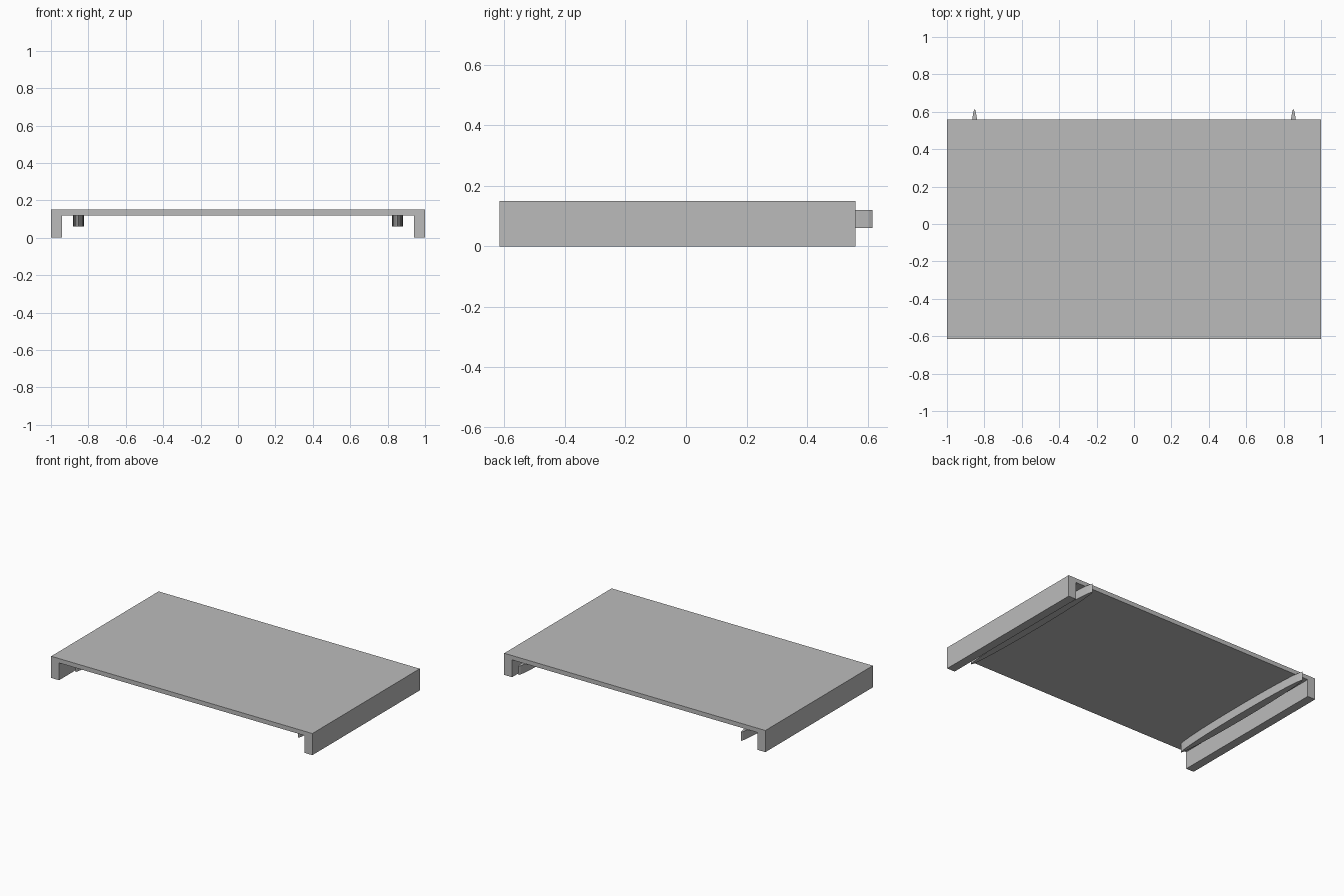
import bpy
import bmesh
from mathutils import Matrix

if "Cube" in bpy.data.objects:
    bpy.data.objects.remove(bpy.data.objects["Cube"])

grey = bpy.data.materials.new("plain_grey")
grey.use_nodes = True
colour = (0.5, 0.5, 0.5, 1)
grey.diffuse_color = colour
grey.node_tree.nodes["Principled BSDF"].inputs["Base Color"].default_value = colour

FRONT, BACK = -0.615, 0.56
TOP, UNDERSIDE = 0.15, 0.12


def add_object(name, bm):
    bmesh.ops.recalc_face_normals(bm, faces=bm.faces)
    mesh = bpy.data.meshes.new(name)
    bm.to_mesh(mesh)
    bm.free()
    mesh.materials.append(grey)
    obj = bpy.data.objects.new(name, mesh)
    bpy.context.collection.objects.link(obj)
    return obj


# Tabletop and both side walls: one channel profile extruded front to back
half_profile = [(1, TOP), (1, 0), (0.94, 0), (0.94, UNDERSIDE)]
profile = half_profile + [(-x, z) for x, z in reversed(half_profile)]
bm = bmesh.new()
face = bm.faces.new([bm.verts.new((x, FRONT, z)) for x, z in profile])
extruded = bmesh.ops.extrude_face_region(bm, geom=[face])["geom"]
moved = [v for v in extruded if isinstance(v, bmesh.types.BMVert)]
bmesh.ops.translate(bm, verts=moved, vec=(0, BACK - FRONT, 0))
add_object("channel_top", bm)

# Slender elliptical rails hanging under the top, poking out at the back
for side, sx in (("left", 1), ("right", -1)):
    bm = bmesh.new()
    place = Matrix.Translation((sx * 0.852, 0.0275, 0.09))
    stretch = Matrix.Diagonal((0.029, 0.5875, 1, 1))
    bmesh.ops.create_cone(bm, cap_ends=True, segments=32, radius1=1,
                          radius2=1, depth=0.06, matrix=place @ stretch)
    add_object(side + "_rail", bm)
